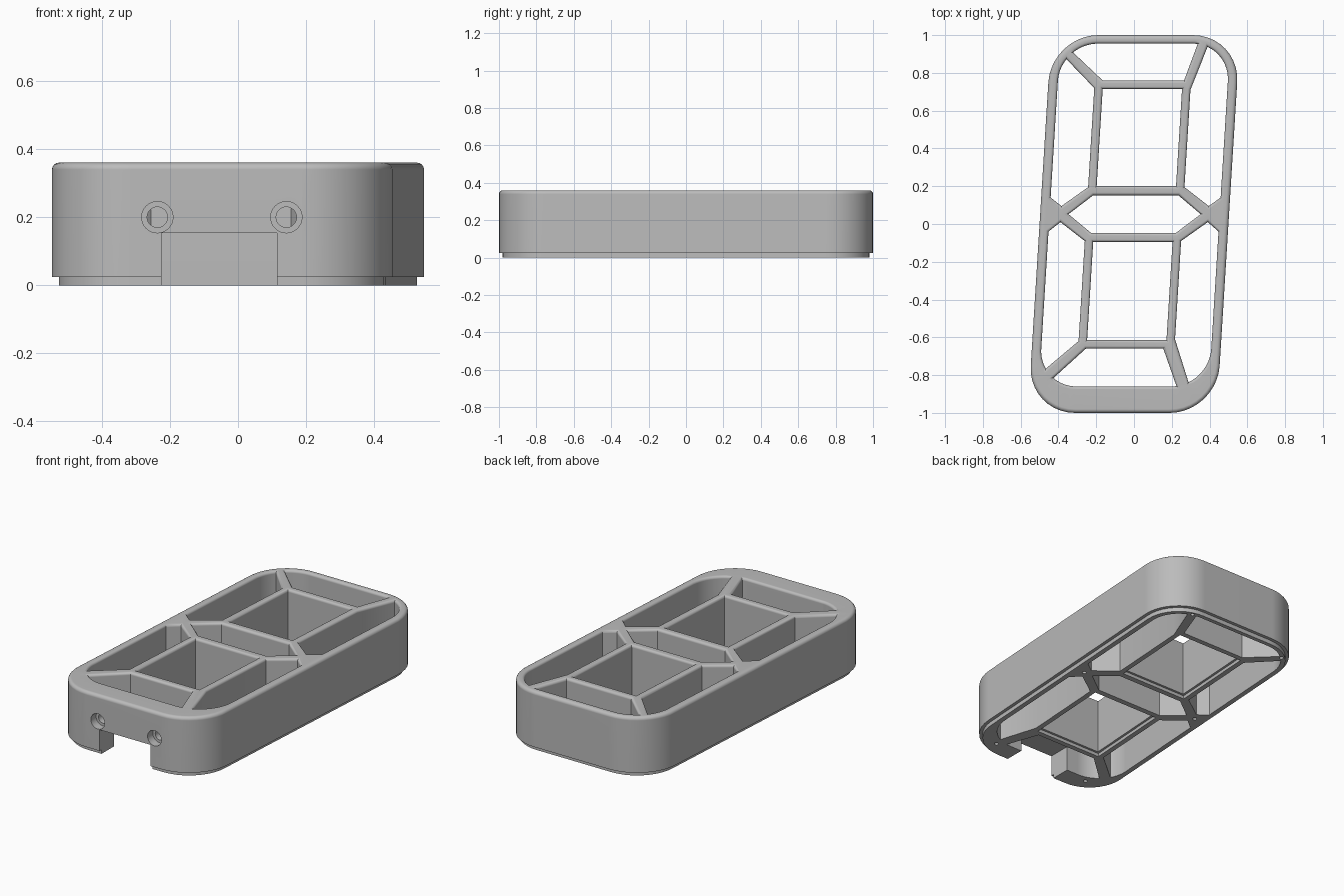
import bpy, bmesh
from math import cos, sin, pi, radians
from mathutils import Vector

SLANT, TOP = 0.062, 0.36

if "Cube" in bpy.data.objects:
    bpy.data.objects.remove(bpy.data.objects["Cube"])

grey = bpy.data.materials.new("plain grey")
grey.use_nodes = True
grey.diffuse_color = (0.5, 0.5, 0.5, 1)
grey.node_tree.nodes["Principled BSDF"].inputs["Base Color"].default_value = (0.5, 0.5, 0.5, 1)


def arc(cx, cy, r, a0, a1, n=10):
    """Points along an arc, angles in degrees."""
    angles = [radians(a0 + (a1 - a0) * i / n) for i in range(n + 1)]
    return [(cx + r * cos(a), cy + r * sin(a)) for a in angles]


def box(w, y0, y1):
    return [(-w, y0), (w, y0), (w, y1), (-w, y1)]


def inset(loop, d):
    """Shrink a closed loop by d (grow it when d is negative)."""
    pts = [Vector(p) for p in loop]
    area = sum(a.x * b.y - b.x * a.y for a, b in zip(pts, pts[1:] + pts[:1]))
    if area < 0:
        pts.reverse()
    out = []
    for i, p in enumerate(pts):
        e0 = (p - pts[i - 1]).normalized()
        e1 = (pts[(i + 1) % len(pts)] - p).normalized()
        n0, n1 = Vector((-e0.y, e0.x)), Vector((-e1.y, e1.x))
        out.append(p + (n0 + n1) * d / (1 + n0.dot(n1)))
    return out


def rounded_top(r, sign, steps=4):
    """Wall profile of (inset, z) pairs that rounds over at the top."""
    return [(sign * r * (1 - cos(t)), TOP - r + r * sin(t))
            for t in (pi / 2 * i / steps for i in range(steps + 1))]


# Outline and openings, drawn upright and slanted later
outer = (arc(0.25, 0.75, 0.25, 0, 90) + arc(-0.25, 0.75, 0.25, 90, 180)
         + arc(-0.25, -0.75, 0.25, 180, 270) + arc(0.25, -0.75, 0.25, 270, 360))
cells = [box(0.21, 0.2, 0.715), box(0.21, -0.615, -0.095)]
hexagon = [(-0.35, 0.052), (-0.225, -0.047), (0.225, -0.047),
           (0.35, 0.052), (0.225, 0.152), (-0.225, 0.152)]
HI, LO, R = 0.755, -0.66, 0.2
openings = [
    hexagon,
    # top and bottom segments
    [(-0.213, 0.76), (0.218, 0.76)] + arc(0.25, HI, R, 82, 90, 3) + arc(-0.25, HI, R, 90, 130),
    [(0.196, -0.66), (-0.214, -0.66)] + arc(-0.25, LO, R, 231, 270) + arc(0.25, LO, R, 270, 278, 3),
    # upper side segments
    arc(-0.25, HI, R, 144, 180) + [(-0.45, 0.14), (-0.39, 0.095), (-0.255, 0.195), (-0.255, 0.72)],
    arc(0.25, HI, R, 66, 0) + [(0.45, 0.14), (0.39, 0.095), (0.255, 0.195), (0.255, 0.71)],
    # lower side segments
    arc(-0.25, LO, R, 212, 180) + [(-0.45, -0.04), (-0.39, 0.01), (-0.255, -0.09), (-0.255, -0.62)],
    arc(0.25, LO, R, -63, 0) + [(0.45, -0.04), (0.39, 0.01), (0.255, -0.09), (0.255, -0.61)],
]

# Frame: every loop becomes a wall, then the flat top and bottom are filled
bm = bmesh.new()
caps = {"bottom": [], "top": []}


def add_wall(loop, profile):
    rings = [[bm.verts.new((p.x + SLANT * p.y, p.y, z)) for p in inset(loop, d)]
             for d, z in profile]
    n = len(loop)
    for a, b in zip(rings, rings[1:]):
        for i in range(n):
            j = (i + 1) % n
            bm.faces.new((a[i], a[j], b[j], b[i]))
    for name, ring in (("bottom", rings[0]), ("top", rings[-1])):
        caps[name] += [bm.edges.get((ring[i], ring[(i + 1) % n])) for i in range(n)]


add_wall(outer, [(0.02, 0), (0.02, 0.025), (0, 0.025)] + rounded_top(0.02, 1))
for loop in cells:
    add_wall(loop, [(-0.014, 0), (-0.014, 0.02), (0, 0.02)] + rounded_top(0.015, -1))
for loop in openings:
    add_wall(loop, [(0, 0)] + rounded_top(0.015, -1))
for edges in caps.values():
    bmesh.ops.triangle_fill(bm, edges=edges, use_beauty=True, use_dissolve=False)
bmesh.ops.recalc_face_normals(bm, faces=bm.faces)

mesh = bpy.data.meshes.new("segment_frame")
bm.to_mesh(mesh)
bm.free()
frame = bpy.data.objects.new("segment_frame", mesh)
bpy.context.collection.objects.link(frame)
mesh.materials.append(grey)


def cut():
    """Subtract the active object from the frame, then discard it."""
    cutter = bpy.context.object
    cutter.hide_render = True
    cutter.data.materials.append(grey)
    mod = frame.modifiers.new("cut", "BOOLEAN")
    mod.operation, mod.solver, mod.object = "DIFFERENCE", "EXACT", cutter
    bpy.context.view_layer.objects.active = frame
    bpy.ops.object.modifier_apply(modifier=mod.name)
    bpy.data.objects.remove(cutter)


def drill(r, depth, loc, rot=(0, 0, 0), sides=32):
    bpy.ops.mesh.primitive_cylinder_add(vertices=sides, radius=r, depth=depth,
                                        location=loc, rotation=rot)
    cut()


# Cable notch in the front wall
bpy.ops.mesh.primitive_cube_add(size=1, location=(-0.055, -0.95, 0.0265))
bpy.context.object.scale = (0.34, 0.24, 0.253)
cut()

# Counterbored holes through the front wall
for x in (-0.237, 0.142):
    drill(0.03, 0.3, (x, -0.95, 0.2), (pi / 2, 0, 0))
    drill(0.046, 0.1, (x, -1.0, 0.2), (pi / 2, 0, 0))

# Small screw holes in the underside
for u, y in ((-0.33, -0.89), (0.33, -0.89), (-0.41, 0.052), (0.41, 0.052),
             (-0.395, 0.9), (0.305, 0.952)):
    drill(0.012, 0.16, (u + SLANT * y, y, 0), sides=12)

# Smooth rounded corners, keep hard edges
bpy.ops.object.select_all(action="DESELECT")
frame.select_set(True)
bpy.context.view_layer.objects.active = frame
bpy.ops.object.shade_smooth_by_angle(angle=radians(28))
weighted = frame.modifiers.new("weighted normals", "WEIGHTED_NORMAL")
weighted.keep_sharp = True
